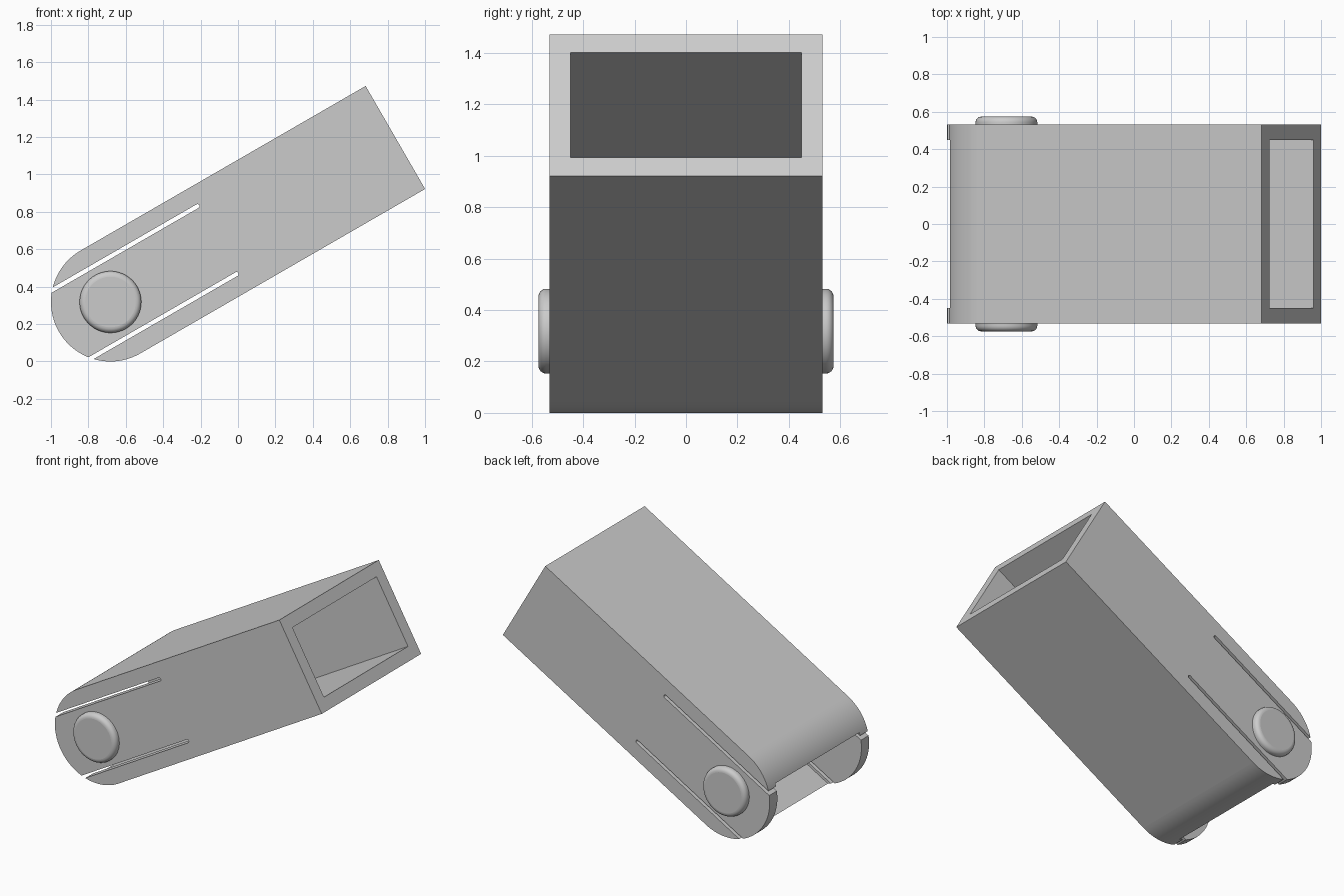
import bpy, bmesh
from math import pi, cos, sin, radians
from mathutils import Matrix, Vector

cube = bpy.data.objects.get("Cube")
if cube:
    bpy.data.objects.remove(cube, do_unlink=True)

R = 0.318            # half height and radius of the rounded end
LENGTH = 1.759       # pivot to open end
HALF_W = 0.532       # half width across y
WALL = 0.082
# Tilted frame: x along the tube, z across its height, origin at the pivot
FRAME = Matrix.Translation((-0.682, 0, R)) @ Matrix.Rotation(radians(-30), 4, 'Y')

grey = bpy.data.materials.new("light_grey")
grey.use_nodes = True
colour = (0.6, 0.6, 0.6, 1)
grey.diffuse_color = colour
grey.node_tree.nodes["Principled BSDF"].inputs["Base Color"].default_value = colour


def arc(cx, cz, r, start, end, n):
    return [(cx + r * cos(start + (end - start) * i / n),
             cz + r * sin(start + (end - start) * i / n)) for i in range(n + 1)]


def prism(name, profile, y0, y1):
    """Extrude a side profile along y, in the tilted frame."""
    bm = bmesh.new()
    face = bm.faces.new([bm.verts.new((x, y0, z)) for x, z in profile])
    ext = bmesh.ops.extrude_face_region(bm, geom=[face])
    verts = [g for g in ext["geom"] if isinstance(g, bmesh.types.BMVert)]
    bmesh.ops.translate(bm, verts=verts, vec=(0, y1 - y0, 0))
    bmesh.ops.recalc_face_normals(bm, faces=bm.faces)
    bm.transform(FRAME)
    mesh = bpy.data.meshes.new(name)
    bm.to_mesh(mesh)
    bm.free()
    mesh.materials.append(grey)
    obj = bpy.data.objects.new(name, mesh)
    bpy.context.collection.objects.link(obj)
    return obj


def apply_modifiers(obj):
    deps = bpy.context.evaluated_depsgraph_get()
    mesh = bpy.data.meshes.new_from_object(obj.evaluated_get(deps))
    obj.modifiers.clear()
    obj.data = mesh


def shade(obj):
    """Smooth the curved strips, keep the broad faces flat."""
    bpy.ops.object.select_all(action='DESELECT')
    obj.select_set(True)
    bpy.context.view_layer.objects.active = obj
    bpy.ops.object.shade_smooth_by_angle(angle=radians(30))
    for p in obj.data.polygons:
        if p.area > 0.05:
            p.use_smooth = False


# Sleeve body with one rounded end
body = prism("sleeve_body",
             [(LENGTH, -R), (LENGTH, R)] + arc(0, 0, R, pi / 2, 3 * pi / 2, 48),
             -HALF_W, HALF_W)

# Cutters: rectangular bore through the length, and the slots beside the tongues
h = R - WALL
cutters = [prism("bore_cutter", [(-1, -h), (LENGTH + 1, -h), (LENGTH + 1, h), (-1, h)],
                 -HALF_W + WALL, HALF_W - WALL)]
s = 0.011
for v in (0.211, -0.208):
    cutters.append(prism("slot_cutter",
                         [(-1, v + s), (-1, v - s)] + arc(0.67 - s, v, s, -pi / 2, pi / 2, 8),
                         -1, 1))
for c in cutters:
    mod = body.modifiers.new("cut", 'BOOLEAN')
    mod.operation = 'DIFFERENCE'
    mod.solver = 'EXACT'
    mod.object = c
    c.hide_render = True
apply_modifiers(body)
for c in cutters:
    bpy.data.objects.remove(c, do_unlink=True)
shade(body)

# Round buttons on both tongues, with softened outer rims
circle = arc(0, 0, 0.165, 0, 2 * pi, 64)[:-1]
for name, side in (("front_button", -1), ("back_button", 1)):
    button = prism(name, circle, side * (HALF_W - 0.07), side * 0.574)
    bm = bmesh.new()
    bm.from_mesh(button.data)
    rim = [e for e in bm.edges if all(side * v.co.y > HALF_W for v in e.verts)]
    bmesh.ops.bevel(bm, geom=rim, offset=0.03, segments=6, profile=0.5, affect='EDGES')
    bm.to_mesh(button.data)
    bm.free()
    shade(button)
